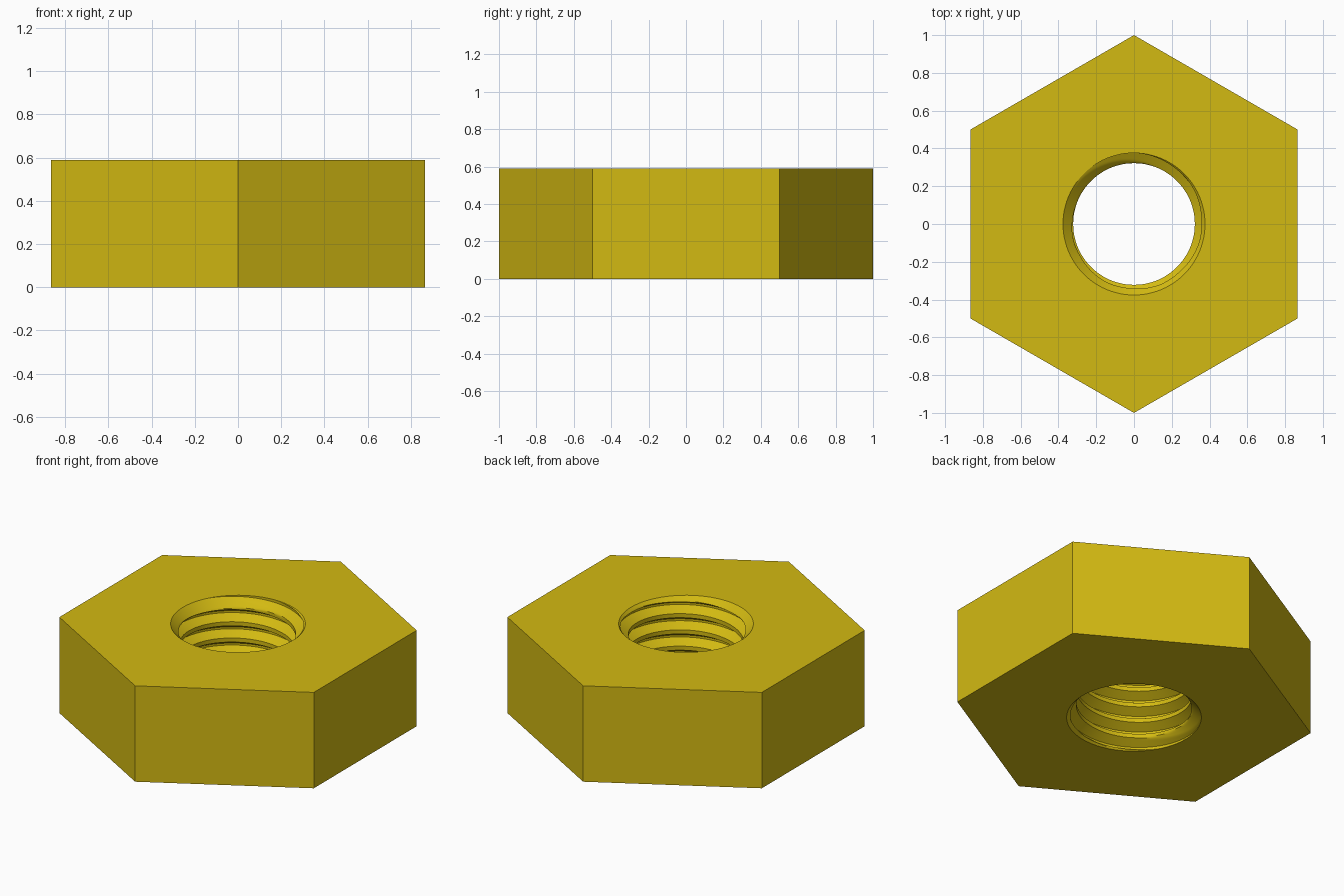
import bpy, bmesh, math

cube = bpy.data.objects.get("Cube")
if cube:
    bpy.data.objects.remove(cube, do_unlink=True)

H = 0.59                  # nut height
MINOR, MAJOR = 0.322, 0.376
PITCH = 0.1
SEG = 96                  # columns around the bore
START = math.radians(30)  # first hexagon corner

# One pitch of thread: (fraction of pitch, radius, steps to the next point)
PROFILE = [(0, MINOR, 4), (0.25, MINOR, 6), (0.5625, MAJOR, 2),
           (0.6875, MAJOR, 6), (1, MINOR, 0)]


def thread_rows():
    rows = []
    for (f0, r0, n), (f1, r1, _) in zip(PROFILE, PROFILE[1:]):
        for i in range(n):
            t = i / n
            rows.append((f0 + (f1 - f0) * t, r0 + (r1 - r0) * t))
    return rows


def polar(r, a, z):
    return (r * math.cos(a), r * math.sin(a), z)


bm = bmesh.new()

# Threaded bore: right-hand helix cut by a 45 degree countersink at each end
one_turn = thread_rows()
turns = range(-2, math.ceil(H / PITCH) + 2)
columns = []
for j in range(SEG + 1):
    a = START + 2 * math.pi * j / SEG
    column = []
    for k in turns:
        for frac, r in one_turn:
            z = min(max((k + frac + j / SEG) * PITCH, 0), H)
            r = max(r, MAJOR - z, MAJOR - (H - z))
            column.append(bm.verts.new(polar(r, a, z)))
    columns.append(column)
for c0, c1 in zip(columns, columns[1:]):
    for i in range(len(c0) - 1):
        bm.faces.new((c0[i], c0[i + 1], c1[i + 1], c1[i]))

# Hexagon: side walls, and flat end faces reaching in to the bore rim
step = SEG // 6
corners = [[bm.verts.new(polar(1, START + math.pi / 3 * s, z)) for s in range(6)]
           for z in (0, H)]
for s in range(6):
    n = (s + 1) % 6
    bm.faces.new((corners[0][s], corners[0][n], corners[1][n], corners[1][s]))
    for end, row in ((0, 0), (1, -1)):
        rim = [columns[j][row] for j in range(s * step, (s + 1) * step + 1)]
        bm.faces.new([corners[end][s], corners[end][n]] + rim[::-1])

bmesh.ops.remove_doubles(bm, verts=bm.verts, dist=1e-5)
bmesh.ops.recalc_face_normals(bm, faces=bm.faces)

mesh = bpy.data.meshes.new("hex_nut")
bm.to_mesh(mesh)
bm.free()
nut = bpy.data.objects.new("hex_nut", mesh)
bpy.context.collection.objects.link(nut)

# Brass colour
brass = bpy.data.materials.new("brass_yellow")
brass.use_nodes = True
colour = (0.65, 0.49, 0.006, 1)
brass.diffuse_color = colour
brass.node_tree.nodes["Principled BSDF"].inputs["Base Color"].default_value = colour
mesh.materials.append(brass)

bpy.ops.object.select_all(action='DESELECT')
nut.select_set(True)
bpy.context.view_layer.objects.active = nut
bpy.ops.object.shade_smooth_by_angle(angle=math.radians(30))
